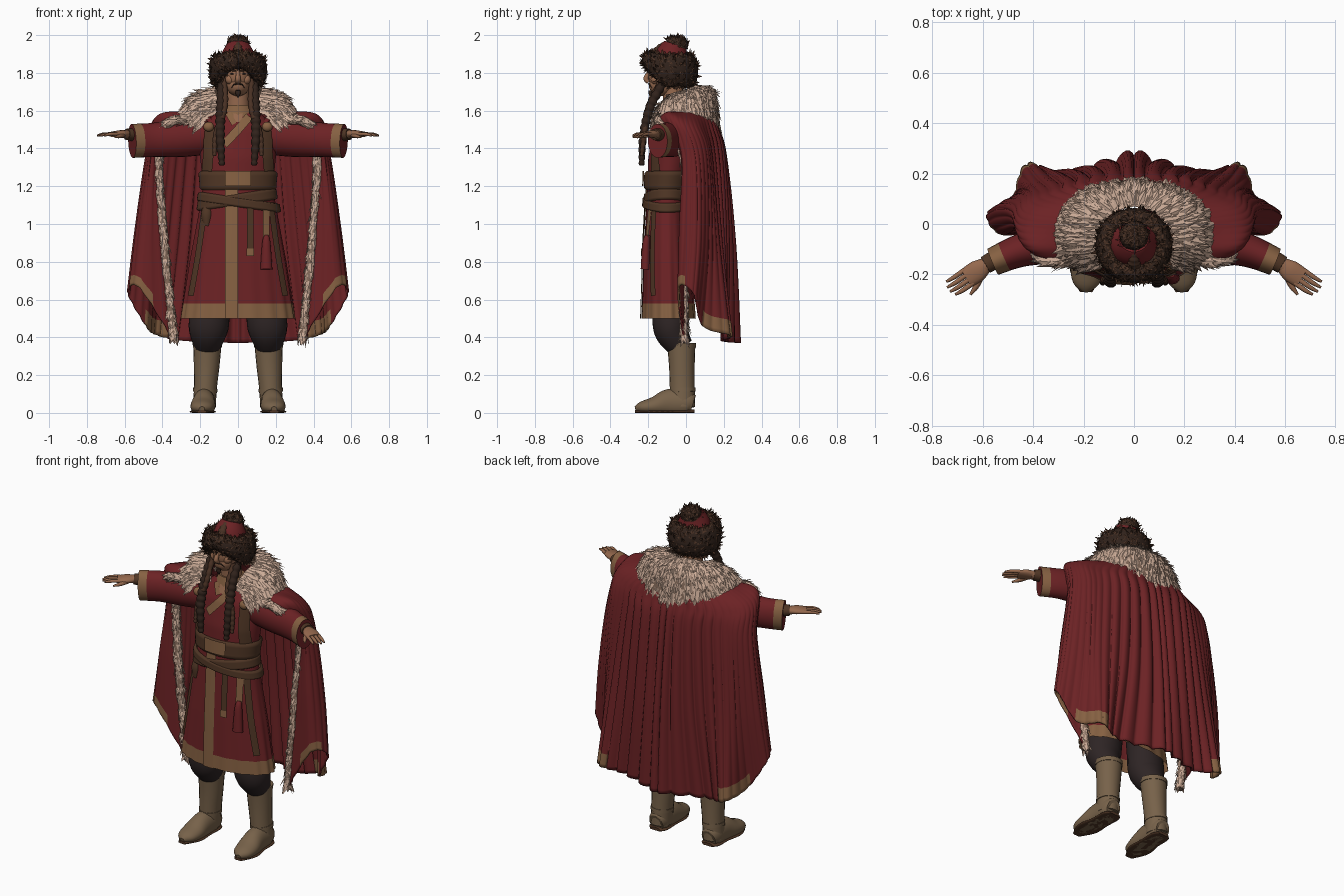
import bpy, bmesh, math, random
from mathutils import Vector

random.seed(4)
if "Cube" in bpy.data.objects:
    bpy.data.objects.remove(bpy.data.objects["Cube"])


def material(name, *rgb):
    m = bpy.data.materials.new(name)
    m.use_nodes = True
    m.diffuse_color = (*rgb, 1)
    m.node_tree.nodes["Principled BSDF"].inputs["Base Color"].default_value = (*rgb, 1)
    return m


RED = material("dark red cloth", .15, .016, .018)
TAN = material("tan trim", .24, .12, .055)
PALE = material("pale fur", .6, .41, .31)
SHADE = material("fur undercoat", .24, .15, .105)
BROWN = material("brown fur", .066, .03, .017)
HAIR = material("dark hair", .03, .016, .011)
SKIN = material("skin", .3, .14, .075)
BOOT = material("boot leather", .185, .122, .068)
TROUSER = material("trouser cloth", .027, .018, .018)
LEATHER = material("belt leather", .078, .036, .018)


def finish(name, bm, mats):
    me = bpy.data.meshes.new(name)
    bm.to_mesh(me)
    bm.free()
    for m in mats:
        me.materials.append(m)
    ob = bpy.data.objects.new(name, me)
    bpy.context.scene.collection.objects.link(ob)
    return ob


def surf(name, f, nu, nv, *mats, wrap=True, rule=None, caps=False):
    """Grid surface from f(u, v); rule picks the colour of each face."""
    bm = bmesh.new()
    cols = nu if wrap else nu + 1
    rows = [[bm.verts.new(f(i / nu, j / nv)) for i in range(cols)] for j in range(nv + 1)]
    for j in range(nv):
        for i in range(nu):
            k = (i + 1) % cols
            face = bm.faces.new((rows[j][i], rows[j][k], rows[j + 1][k], rows[j + 1][i]))
            face.smooth = True
            if rule:
                face.material_index = rule((i + .5) / nu, (j + .5) / nv)
    if caps:
        bm.faces.new(rows[0][::-1])
        bm.faces.new(rows[-1])
    bmesh.ops.recalc_face_normals(bm, faces=bm.faces)
    return finish(name, bm, mats)


def curve(pts, t):
    """Smooth curve through points of any dimension."""
    n = len(pts) - 1
    x = min(max(t, 0), 1) * n
    i = min(int(x), n - 1)
    r = x - i
    a, b, c, d = [Vector(pts[min(max(k, 0), n)]) for k in range(i - 1, i + 3)]
    return (b * 2 + (c - a) * r + (a * 2 - b * 5 + c * 4 - d) * r**2 + (b * 3 - a - c * 3 + d) * r**3) / 2


def tube_fn(pts, s=1, bumps=0, floor=False):
    """Tube through (x, y, z, width, height) points; s mirrors it."""
    chord = Vector(pts[-1][:3]) - Vector(pts[0][:3])
    ref = Vector((0, 0, 1)) if abs(chord.normalized().z) < .7 else Vector((0, 1, 0))

    def f(u, v):
        p = curve(pts, v)
        t = Vector((curve(pts, v + .01) - curve(pts, v - .01))[:3])
        side = t.cross(ref).normalized()
        up = side.cross(t).normalized()
        a = math.tau * u
        k = 1 + .35 * abs(math.sin(math.pi * bumps * v))
        q = Vector(p[:3]) + side * (p[3] * k * math.cos(a)) + up * (p[4] * k * math.sin(a))
        return Vector((q.x * s, q.y, max(q.z, 0) if floor else q.z))
    return f


def tube(name, pts, *mats, s=1, nu=16, nv=14, bumps=0, floor=False, rule=None):
    return surf(name, tube_fn(pts, s, bumps, floor), nu, nv, *mats, caps=True, rule=rule)


def ball(name, c, r, mat, n=16):
    bm = bmesh.new()
    bmesh.ops.create_uvsphere(bm, u_segments=n, v_segments=n // 2 + 2, radius=1)
    for v in bm.verts:
        v.co = Vector(c) + Vector([a * b for a, b in zip(v.co, r)])
    for face in bm.faces:
        face.smooth = True
    return finish(name, bm, [mat])


def fur(name, f, nu, nv, size, mat, centre, flow=1, lift=.2, spread=.4):
    """Small pointed tufts scattered over surface f."""
    bm = bmesh.new()
    for i in range(nu):
        for j in range(nv):
            u = (i + random.random()) / nu
            v = .01 + .98 * (j + random.random()) / nv
            p, e = f(u, v), .004
            du, dv = f(u + e, v) - f(u - e, v), f(u, v + e) - f(u, v - e)
            n = du.cross(dv).normalized()
            if n.dot(p - centre(u, v)) < 0:
                n = -n
            noise = Vector([random.uniform(-spread, spread) for _ in range(3)])
            d = (dv.normalized() * flow + n * lift + noise).normalized()
            w = d.cross(n).normalized() * size * .36
            k = size * random.uniform(.7, 1.3)
            a, b, c, t = [bm.verts.new(q) for q in (p - w, p + w, p + n * size * .12, p + d * k)]
            bm.faces.new((a, c, t))
            bm.faces.new((c, b, t))
    return finish(name, bm, [mat])


# Robe: z, half width, front y, back y
LEVELS = [(.5, .3, -.235, .05), (.8, .255, -.225, .03), (1.1, .2, -.21, .01), (1.2, .185, -.205, .01),
          (1.35, .2, -.2, .04), (1.5, .22, -.17, .06), (1.6, .1, -.13, .03)]


def section(z):
    for a, b in zip(LEVELS, LEVELS[1:]):
        if z <= b[0]:
            break
    return Vector(a).lerp(Vector(b), (z - a[0]) / (b[0] - a[0]))


def robe(u, v, grow=0, z=None):
    z = .5 + 1.1 * v if z is None else z
    _, rx, yf, yb = section(z)
    a = math.tau * u
    k = 1 + .025 * max(0, 1.15 - z) * math.sin(18 * a)
    return Vector(((rx + grow) * k * math.cos(a), (yf + yb) / 2 + ((yb - yf) / 2 + grow) * k * math.sin(a), z))


surf("robe", robe, 108, 55, RED, TAN, rule=lambda u, v: int(v < .073))


def ribbon(name, pts, w, mat, off=.01):
    """Flat band laid on the front of the robe along (x, z) points."""
    def f(u, v):
        p = curve(pts, v)
        t = (curve(pts, v + .01) - curve(pts, v - .01)).normalized()
        x, z = p.x - t.y * w * (u - .5), p.y + t.x * w * (u - .5)
        _, rx, yf, yb = section(z)
        c = math.sqrt(max(0, 1 - (x / (rx + off)) ** 2))
        return Vector((x, (yf + yb) / 2 - ((yb - yf) / 2 + off) * c, z))
    return surf(name, f, 4, 24, mat, wrap=False)


ribbon("front_band", [(-.035, 1.2), (-.035, .5)], .07, TAN, .008)
ribbon("lapel", [(.06, 1.57), (0, 1.5), (-.075, 1.42)], .045, TAN)
ribbon("lapel_under", [(-.055, 1.59), (-.02, 1.53)], .03, TAN, .008)
ribbon("neck_opening", [(0, 1.595), (0, 1.54)], .05, SKIN, .004)
ribbon("hanging_strap", [(.065, 1.12), (.065, .83)], .035, LEATHER, .014)
ribbon("hanging_strap_tip", [(.065, .87), (.065, .83)], .04, TAN, .018)
ribbon("tassel_cord", [(.15, 1.1), (.15, .93)], .035, TAN, .016)
for s in (1, -1):
    ribbon("chest_strap", [(s * .155, 1.51), (s * .155, 1.4), (s * .165, 1.28)], .055, LEATHER, .014)
    ribbon("side_strap", [(s * .175, 1.1), (s * .21, .85), (s * .25, .62)], .03, LEATHER, .014)
    ball("strap_button", (s * .155, -.165, 1.515), (.028, .022, .026), TAN)
tube("red_tassel", [(.15, -.2, .94, .012, .012), (.15, -.21, .9, .022, .02), (.15, -.215, .76, .032, .025)], RED)
tube("pouch", [(-.16, -.155, 1.1, .02, .02), (-.165, -.165, 1.05, .03, .025), (-.165, -.165, .99, .018, .02)], LEATHER)


# Belts and buckle
def belt(name, lo, hi, tilt, off):
    def f(u, v):
        z = lo + (hi - lo) * v + tilt * math.cos(math.tau * u)
        return robe(u, v, off * min(1, .3 + 4 * math.sin(math.pi * v)), z)
    surf(name, f, 48, 8, LEATHER)


belt("wide_belt", 1.18, 1.28, 0, .018)
belt("slanted_belt", 1.1, 1.16, .03, .016)
belt("crossed_belt", 1.09, 1.14, -.03, .022)
ribbon("belt_buckle", [(-.07, 1.24), (.07, 1.24)], .08, TAN, .027)

# Cape, rows from neck to hem, each from front edge to middle of the back
CAPE = [
    [(.16, -.13, 1.54), (.22, -.09, 1.58), (.25, -.02, 1.6), (.24, .03, 1.6), (.2, .08, 1.6), (.11, .12, 1.6), (0, .13, 1.6)],
    [(.36, -.14, 1.54), (.42, -.09, 1.57), (.44, -.01, 1.54), (.41, .06, 1.52), (.32, .11, 1.5), (.18, .16, 1.5), (0, .17, 1.5)],
    [(.42, -.01, 1.36), (.46, -.02, 1.35), (.485, .05, 1.35), (.43, .11, 1.35), (.34, .14, 1.35), (.18, .19, 1.35), (0, .205, 1.35)],
    [(.39, -.01, .88), (.5, -.03, .98), (.54, .06, .96), (.46, .12, .9), (.385, .18, .88), (.21, .21, .88), (0, .255, .88)],
    [(.34, -.01, .38), (.52, -.04, .66), (.58, .04, .63), (.485, .09, .46), (.425, .235, .41), (.27, .2, .38), (0, .285, .37)]]


def sweep(rows, u, v):
    w = 1 - abs(2 * u - 1)
    p = curve([curve(r, w) for r in rows], v)
    if u > .5:
        p.x = -p.x
    return p


def cape(u, v):
    p = sweep(CAPE, u, v)
    w = 1 - abs(2 * u - 1)
    fold = abs(math.sin(math.pi * 18 * w)) - .6
    depth = .03 * min(1, v * 1.6) * min(1, max(.2, (w - .6) * 6))
    return p + Vector((p.x, p.y + .1, 0)).normalized() * fold * depth


def hem(u, v):
    w = 1 - abs(2 * u - 1)
    return int(v > .94 and (.1 < w < .25 or .48 < w < .72))


sheet = surf("cape", cape, 216, 50, RED, TAN, wrap=False, rule=hem)
mod = sheet.modifiers.new("thickness", "SOLIDIFY")
mod.thickness, mod.offset = .01, 0

# Fur collar and fur edging of the cape
COLLAR = [
    [(.08, -.14, 1.6), (.11, -.09, 1.68), (.12, 0, 1.71), (.07, .05, 1.73), (0, .07, 1.73)],
    [(.15, -.17, 1.58), (.23, -.1, 1.65), (.24, .02, 1.68), (.14, .12, 1.69), (0, .15, 1.69)],
    [(.2, -.18, 1.52), (.3, -.12, 1.58), (.3, .04, 1.57), (.19, .145, 1.52), (0, .178, 1.5)]]


def collar(u, v):
    return sweep(COLLAR, u, v)


surf("collar_undercoat", collar, 48, 12, SHADE, wrap=False)
fur("fur_collar", collar, 56, 15, .055, PALE, lambda u, v: Vector((0, -.05, 1.4)), lift=.1, spread=.25)
for s in (1, -1):
    edge = [(*sweep(CAPE, 0, .1 + .09 * i), .02, .02) for i in range(11)]
    tube("edge_undercoat", edge, SHADE, s=s, nv=40)
    fur("edge_fur", tube_fn(edge, s), 7, 64, .042, PALE,
        lambda u, v: Vector((s * curve(edge, v).x, *curve(edge, v)[1:3])), lift=.15, spread=.3)

# Arms and hands
for s in (1, -1):
    tube("sleeve", [(.14, -.05, 1.47, .09, .1), (.3, -.07, 1.455, .085, .1), (.45, -.105, 1.445, .066, .09),
                    (.56, -.15, 1.44, .056, .09)], RED, TAN, s=s, nu=24, nv=24, rule=lambda u, v: int(v > .83))
    tube("forearm", [(.5, -.11, 1.47, .035, .033), (.6, -.17, 1.475, .03, .022)], SKIN, s=s)
    tube("wristband", [(.56, -.145, 1.473, .037, .034), (.59, -.163, 1.475, .036, .03)], LEATHER, s=s, nv=3)
    tube("palm", [(.58, -.155, 1.475, .025, .02), (.62, -.185, 1.477, .042, .02),
                  (.665, -.215, 1.475, .04, .014)], SKIN, s=s)
    for k in (-1.5, -.5, .5, 1.5):
        x, y = .655 + .012 * k, -.208 + .017 * k
        reach = .1 - .01 * abs(k)
        tube("finger", [(x, y, 1.476, .01, .01), (x + reach * .5, y - reach * .35, 1.475, .009, .009),
                        (x + reach * .85, y - reach * .55, 1.468, .005, .005)], SKIN, s=s, nu=8, nv=6)
    tube("thumb", [(.6, -.19, 1.472, .014, .012), (.625, -.245, 1.465, .012, .011),
                   (.65, -.28, 1.46, .005, .005)], SKIN, s=s, nu=8, nv=6)

# Legs and boots
for s in (1, -1):
    tube("trouser_leg", [(.12, -.08, .68, .09, .09), (.145, -.08, .55, .103, .094), (.157, -.078, .44, .104, .092),
                         (.162, -.03, .35, .07, .068)], TROUSER, s=s, nu=20, nv=28)
    tube("boot_shaft", [(.162, -.025, .365, .075, .075), (.166, -.022, .25, .068, .068), (.172, -.02, .14, .061, .066),
                        (.178, -.018, .03, .06, .066)], BOOT, s=s, nu=20)
    tube("boot_top_band", [(.162, -.025, .37, .078, .078), (.162, -.025, .345, .077, .077)], BOOT, s=s, nv=2, nu=20)
    tube("boot_ankle_strap", [(.173, -.019, .13, .064, .069), (.174, -.018, .11, .064, .069)], BOOT, s=s, nv=2)
    tube("boot_foot", [(.178, .035, .04, .045, .05), (.178, 0, .05, .058, .07), (.18, -.09, .05, .06, .076),
                       (.186, -.17, .035, .066, .05), (.19, -.235, .028, .052, .032), (.191, -.268, .02, .015, .014)],
         BOOT, s=s, nu=24, nv=20, floor=True)
    tube("boot_sole", [(.178, .045, .006, .035, .012), (.178, .01, .006, .06, .012), (.18, -.08, .006, .06, .012),
                       (.187, -.18, .006, .069, .012), (.191, -.27, .006, .025, .01)], LEATHER, s=s, floor=True)

# Head and face
ball("head", (0, -.1, 1.785), (.076, .1, .1), SKIN, 24)
ball("jaw", (0, -.125, 1.735), (.062, .072, .058), SKIN, 20)
tube("neck", [(0, -.07, 1.75, .055, .055), (0, -.06, 1.56, .065, .06)], SKIN)
tube("neck_collar", [(0, -.06, 1.63, .075, .07), (0, -.06, 1.57, .1, .085)], TAN, nu=20)
tube("nose", [(0, -.192, 1.81, .009, .01), (0, -.212, 1.77, .014, .014), (0, -.198, 1.75, .016, .01)], SKIN, nu=10)
tube("goatee", [(0, -.19, 1.708, .012, .008), (0, -.188, 1.69, .014, .01), (0, -.185, 1.67, .004, .004)], HAIR, nu=10)
for s in (1, -1):
    ball("cheek", (s * .042, -.165, 1.765), (.025, .022, .025), SKIN)
    ball("eye", (s * .03, -.188, 1.795), (.013, .007, .004), HAIR, 10)
    tube("eyebrow", [(.012, -.196, 1.81, .004, .004), (.05, -.18, 1.814, .004, .003)], BROWN, s=s, nu=8, nv=4)
    tube("moustache", [(.002, -.198, 1.742, .004, .004), (.022, -.192, 1.738, .004, .004),
                       (.035, -.18, 1.72, .002, .002)], HAIR, s=s, nu=8, nv=8)
    tube("braid", [(.085, -.1, 1.78, .018, .018), (.09, -.18, 1.64, .02, .02), (.095, -.225, 1.48, .02, .018),
                   (.085, -.235, 1.31, .012, .012)], HAIR, s=s, nu=10, nv=72, bumps=14)
    tube("thin_braid", [(.075, -.12, 1.78, .012, .012), (.07, -.2, 1.62, .013, .012), (.115, -.22, 1.48, .013, .012),
                        (.125, -.235, 1.36, .008, .008)], BROWN, s=s, nu=8, nv=60, bumps=14)


# Fur hat with a cloth crown
def brim_centre(u, v):
    a = math.tau * u
    front = max(0, -math.sin(a)) ** 2
    return Vector((.112 * math.cos(a), -.085 + .108 * math.sin(a), 1.812 + .055 * front))


def brim(u, v):
    a, b = math.tau * u, math.tau * v
    half = .085 - .04 * max(0, -math.sin(a)) ** 2
    out = Vector((math.cos(a), math.sin(a), 0))
    return brim_centre(u, v) + out * (.04 * math.cos(b)) + Vector((0, 0, half * math.sin(b)))


surf("hat_brim", brim, 36, 16, HAIR)
fur("hat_brim_fur", brim, 56, 20, .026, BROWN, brim_centre, flow=.5, lift=.15, spread=.6)
tube("hat_crown", [(0, -.08, 1.84, .105, .105), (0, -.072, 1.9, .088, .088), (0, -.055, 1.95, .06, .06)], RED, nu=24)
knob = tube_fn([(0, -.05, 1.935, .058, .058), (0, -.046, 1.965, .056, .056), (0, -.042, 1.986, .042, .042),
                (0, -.041, 1.992, .015, .015)])
surf("hat_knob", knob, 16, 10, HAIR, caps=True)
fur("hat_knob_fur", knob, 20, 9, .022, BROWN, lambda u, v: Vector((0, -.05, 1.93)), flow=.6, lift=.1, spread=.5)
tube("hat_front_fur", [(0, -.165, 1.9, .022, .016), (0, -.145, 1.93, .018, .014), (0, -.11, 1.955, .01, .01)], BROWN, bumps=4)
